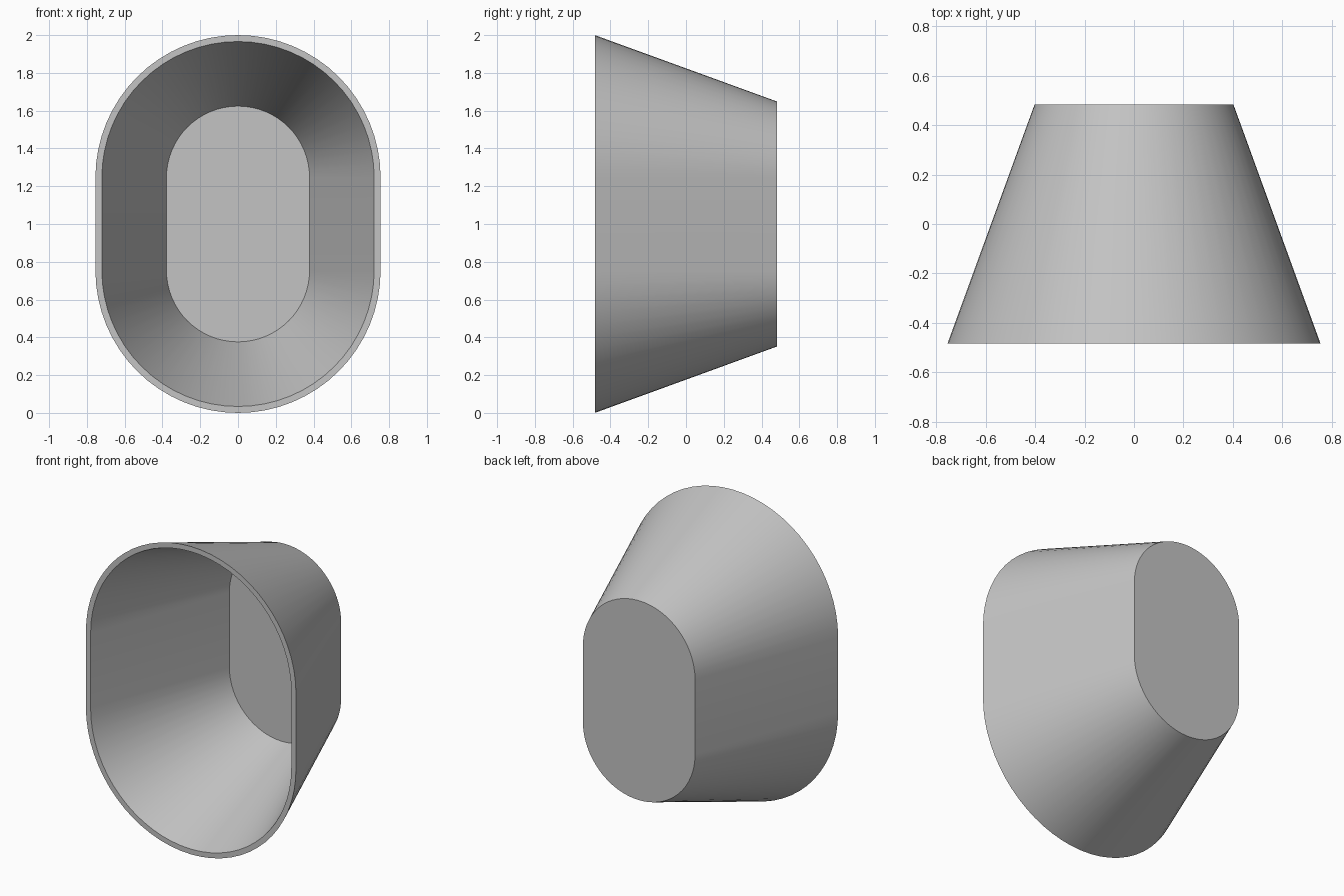
import bpy, bmesh, math

cube = bpy.data.objects.get("Cube")
if cube:
    bpy.data.objects.remove(cube, do_unlink=True)

HALF_STRAIGHT = 0.245   # half length of the straight sides
ARC_STEPS = 32
FRONT, BACK, FLOOR = -0.483, 0.483, 0.453

grey = bpy.data.materials.new("plain grey")
grey.use_nodes = True
colour = (0.55, 0.55, 0.55, 1)
grey.diffuse_color = colour
grey.node_tree.nodes["Principled BSDF"].inputs["Base Color"].default_value = colour


def stadium(bm, radius, y):
    """Ring of vertices: two half circles joined by straight sides."""
    ring = []
    for centre, start in ((1 + HALF_STRAIGHT, 0), (1 - HALF_STRAIGHT, math.pi)):
        for i in range(ARC_STEPS + 1):
            a = start + math.pi * i / ARC_STEPS
            ring.append(bm.verts.new((radius * math.cos(a), y, centre + radius * math.sin(a))))
    return ring


def bridge(bm, a, b):
    n = len(a)
    for i in range(n):
        j = (i + 1) % n
        bm.faces.new((a[i], a[j], b[j], b[i]))


# Tapered open shell: back cap, outer wall, rim, inner wall, floor
bm = bmesh.new()
rings = [stadium(bm, r, y) for r, y in
         ((0.403, BACK), (0.755, FRONT), (0.721, FRONT), (0.379, FLOOR))]
for a, b in zip(rings, rings[1:]):
    bridge(bm, a, b)
bm.faces.new(rings[0])
bm.faces.new(rings[-1])
bmesh.ops.recalc_face_normals(bm, faces=bm.faces)

mesh = bpy.data.meshes.new("tapered_cup")
bm.to_mesh(mesh)
bm.free()
mesh.materials.append(grey)
cup = bpy.data.objects.new("tapered_cup", mesh)
bpy.context.collection.objects.link(cup)

# Smooth walls with crisp rim and floor edges
bpy.ops.object.select_all(action="DESELECT")
cup.select_set(True)
bpy.context.view_layer.objects.active = cup
bpy.ops.object.shade_smooth_by_angle(angle=math.radians(30))
